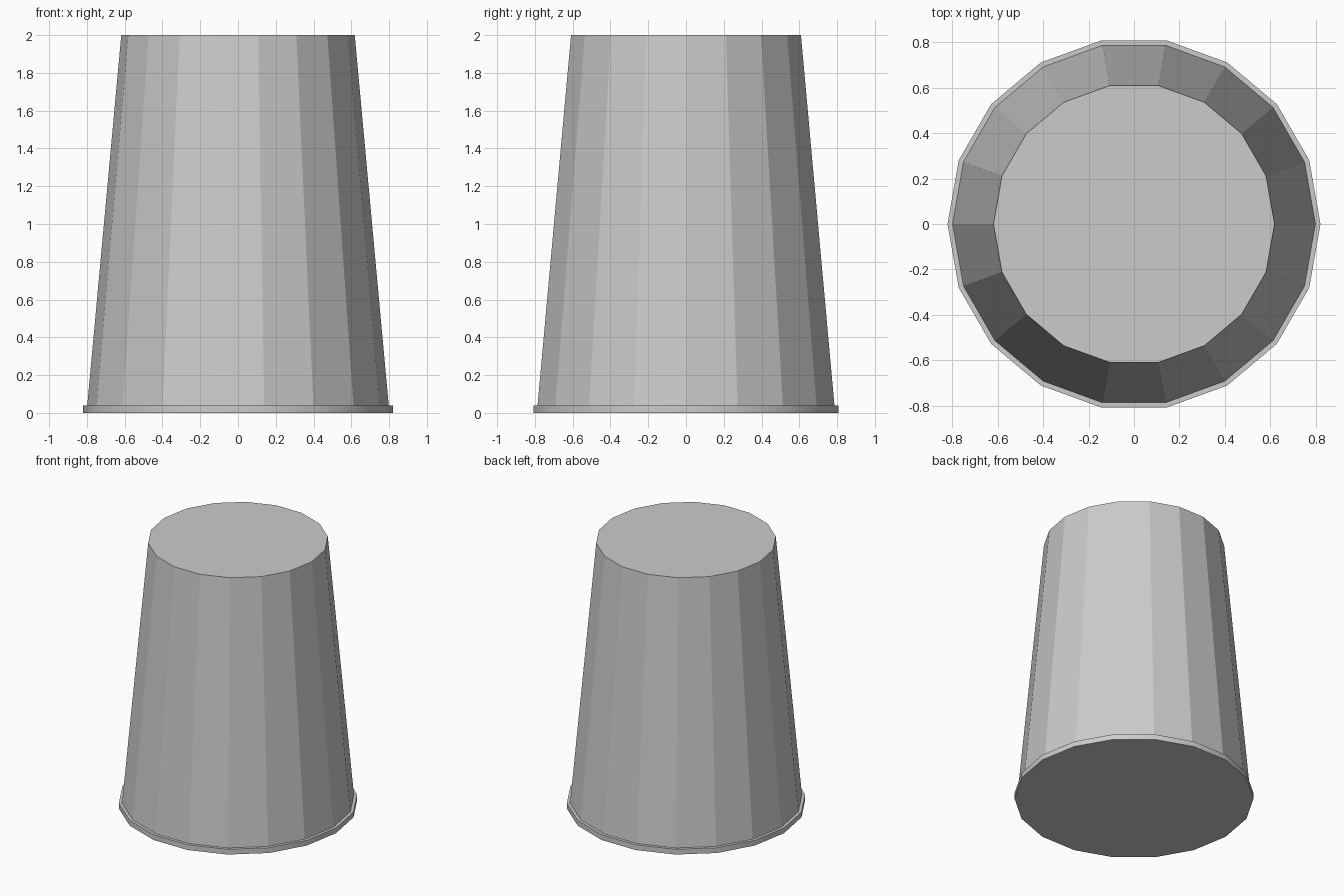
import bpy, math

if "Cube" in bpy.data.objects:
    bpy.data.objects.remove(bpy.data.objects["Cube"])

SIDES = 18


def frustum(name, r_bottom, r_top, z_bottom, z_top):
    # faceted tapered drum with a corner on the x axis
    h = z_top - z_bottom
    bpy.ops.mesh.primitive_cone_add(
        vertices=SIDES, radius1=r_bottom, radius2=r_top, depth=h,
        location=(0, 0, z_bottom + h / 2), rotation=(0, 0, math.pi / 2))
    obj = bpy.context.object
    obj.name = name
    bpy.ops.object.transform_apply(location=True, rotation=True, scale=True)
    return obj


# tapered body
frustum("tapered_body", 0.798, 0.618, 0.04, 2.0)

# thin base rim, softly shaded around its edge
frustum("base_rim", 0.82, 0.82, 0.0, 0.04)
bpy.ops.object.shade_smooth_by_angle(angle=math.radians(30))
